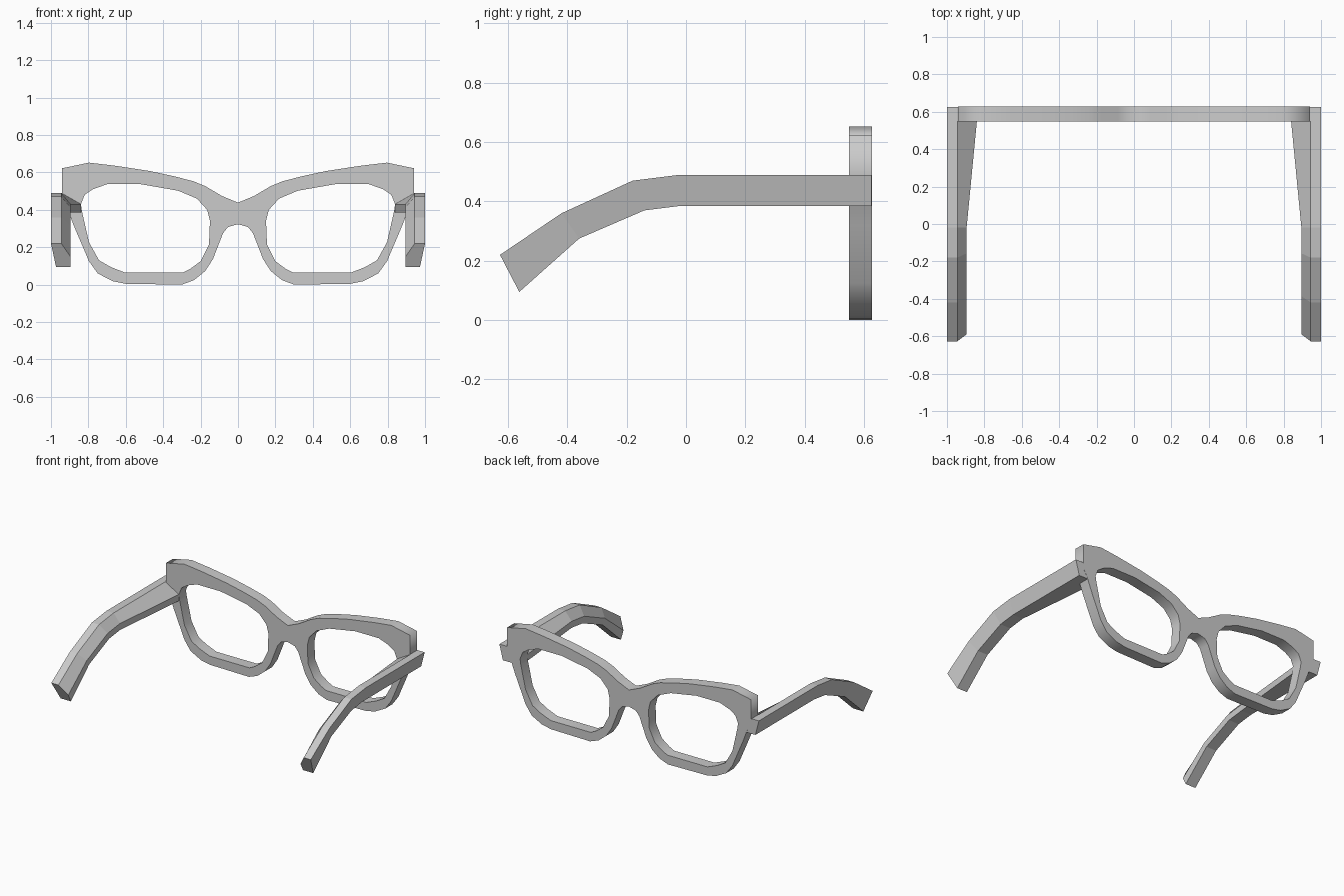
import bpy, bmesh

if "Cube" in bpy.data.objects:
    bpy.data.objects.remove(bpy.data.objects["Cube"])

# Right half of the outer rim outline (x, z), top centre round to bridge underside
OUTER = [(0, .438), (.086, .474), (.176, .527), (.24, .553), (.337, .578), (.47, .607),
         (.66, .636), (.797, .652), (.94, .622), (.94, .45), (.91, .40), (.88, .32),
         (.797, .125), (.75, .06), (.67, .018), (.6, .004), (.3, 0), (.235, .024),
         (.176, .072), (.134, .136), (.08, .275), (.053, .308), (0, .323)]
# Right lens opening (x, z)
LENS = [(.70, .537), (.52, .537), (.32, .502), (.22, .46), (.165, .40), (.15, .34),
        (.155, .215), (.2, .125), (.257, .083), (.295, .064), (.604, .064), (.68, .094),
        (.743, .13), (.797, .227), (.834, .39), (.84, .43), (.82, .48), (.775, .51)]
FRONT, BACK = .627, .549


def flip(pts):
    return [(-x, z) for x, z in reversed(pts)]


def finish(bm, mesh):
    bmesh.ops.remove_doubles(bm, verts=bm.verts, dist=1e-4)
    bmesh.ops.recalc_face_normals(bm, faces=bm.faces)
    bm.to_mesh(mesh)
    bm.free()


# Front rim: filled outline with two lens holes, extruded to thickness
curve = bpy.data.curves.new("front_rim", 'CURVE')
curve.dimensions = '2D'
curve.fill_mode = 'BOTH'
curve.extrude = (FRONT - BACK) / 2
for loop in (OUTER + flip(OUTER)[1:-1], LENS, flip(LENS)):
    s = curve.splines.new('POLY')
    s.points.add(len(loop) - 1)
    for p, (x, z) in zip(s.points, loop):
        p.co = (x, z, 0, 1)
    s.use_cyclic_u = True
rim = bpy.data.objects.new("front_rim", curve)
bpy.context.collection.objects.link(rim)
rim.rotation_euler.x = 1.5707963
rim.location.y = (FRONT + BACK) / 2
bpy.context.view_layer.objects.active = rim
rim.select_set(True)
bpy.ops.object.convert(target='MESH')
rim = bpy.context.object
bm = bmesh.new()
bm.from_mesh(rim.data)
finish(bm, rim.data)

# Temple stations: top (y, z), bottom (y, z), inner x
STATIONS = [((.626, .49), (.626, .385), .85), ((.55, .49), (.55, .385), .84),
            ((-.02, .49), (-.02, .385), .895), ((-.18, .47), (-.14, .37), .895),
            ((-.42, .36), (-.36, .275), .895), ((-.627, .22), (-.562, .095), .895)]


def temple(name, side):
    bm = bmesh.new()
    rings = []
    for (ty, tz), (by, bz), inner in STATIONS:
        # five-sided section: (x, fraction from top to bottom)
        section = [(1, 0), (.945, 0), (inner, .57), (inner, 1), (.973, 1)]
        rings.append([bm.verts.new((side * x, ty + (by - ty) * t, tz + (bz - tz) * t))
                      for x, t in section])
    for a, b in zip(rings, rings[1:]):
        for i in range(5):
            j = (i + 1) % 5
            bm.faces.new((a[i], a[j], b[j], b[i]))
    bm.faces.new(rings[0])
    bm.faces.new(rings[-1])
    mesh = bpy.data.meshes.new(name)
    finish(bm, mesh)
    bpy.context.collection.objects.link(bpy.data.objects.new(name, mesh))


# Temple arms
temple("temple_right", 1)
temple("temple_left", -1)
